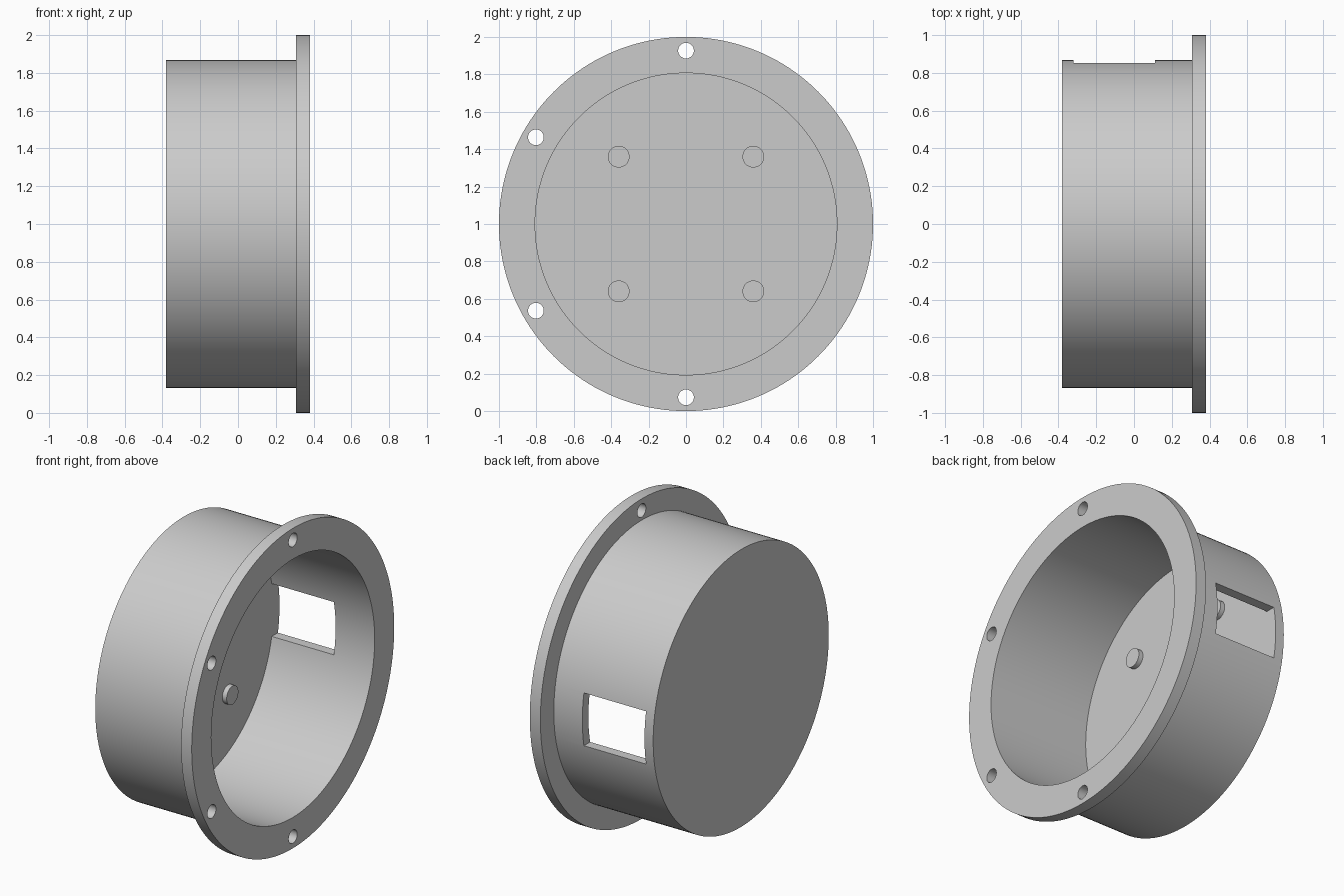
import bpy
import math
from math import cos, sin, radians
from mathutils import Matrix, Vector

if "Cube" in bpy.data.objects:
    bpy.data.objects.remove(bpy.data.objects["Cube"], do_unlink=True)

CENTRE_Z = 1.0
BACK, FLOOR, FLANGE, FRONT = -0.38, -0.32, 0.307, 0.38
OUTER, INNER, RIM = 0.867, 0.807, 1.0

grey = bpy.data.materials.new("plain grey")
grey.use_nodes = True
GREY = (0.6, 0.6, 0.6, 1.0)
grey.diffuse_color = GREY
grey.node_tree.nodes["Principled BSDF"].inputs["Base Color"].default_value = GREY


def disc(name, radius, x0, x1, y=0.0, z=CENTRE_Z, sides=160):
    """Solid cylinder lying along x."""
    bpy.ops.mesh.primitive_cylinder_add(
        vertices=sides, radius=radius, depth=x1 - x0,
        location=((x0 + x1) / 2, y, z), rotation=(0, math.pi / 2, 0))
    obj = bpy.context.object
    obj.name = name
    obj.data.materials.append(grey)
    return obj


def box(name, lo, hi):
    lo, hi = Vector(lo), Vector(hi)
    bpy.ops.mesh.primitive_cube_add(size=1, location=(lo + hi) / 2)
    obj = bpy.context.object
    obj.name = name
    obj.scale = hi - lo
    obj.data.materials.append(grey)
    return obj


def combine(target, tool, operation):
    """Apply a boolean and remove its helper."""
    tool.hide_render = True
    mod = target.modifiers.new("boolean", 'BOOLEAN')
    mod.operation = operation
    mod.solver = 'EXACT'
    mod.object = tool
    bpy.context.view_layer.objects.active = target
    bpy.ops.object.modifier_apply(modifier=mod.name)
    bpy.data.objects.remove(tool, do_unlink=True)


def smooth(obj):
    bpy.ops.object.select_all(action='DESELECT')
    obj.select_set(True)
    bpy.context.view_layer.objects.active = obj
    bpy.ops.object.shade_smooth_by_angle(angle=radians(30))


# Round cup with a flange around its open end
housing = disc("flanged_housing", OUTER, BACK, FRONT - 0.02)
combine(housing, disc("flange", RIM, FLANGE, FRONT), 'UNION')
combine(housing, disc("cavity", INNER, FLOOR, FRONT + 0.1), 'DIFFERENCE')

# Rectangular window through the back wall
combine(housing, box("window_cutter", (FLOOR, 0.5, CENTRE_Z - 0.165),
                     (0.11, 1.1, CENTRE_Z + 0.165)), 'DIFFERENCE')

# Screw holes in the flange
for angle in (90, 150, 210, 270):
    a = radians(angle)
    combine(housing, disc("hole_cutter", 0.042, FLANGE - 0.05, FRONT + 0.05,
                          0.927 * cos(a), CENTRE_Z + 0.927 * sin(a), 40),
            'DIFFERENCE')
smooth(housing)

# Four low pegs on the cup floor
for y, side in ((-0.36, "front"), (0.36, "back")):
    for dz, level in ((-0.36, "lower"), (0.36, "upper")):
        smooth(disc(f"{level}_{side}_peg", 0.058, FLOOR - 0.01, FLOOR + 0.03,
                    y, CENTRE_Z + dz, 40))
